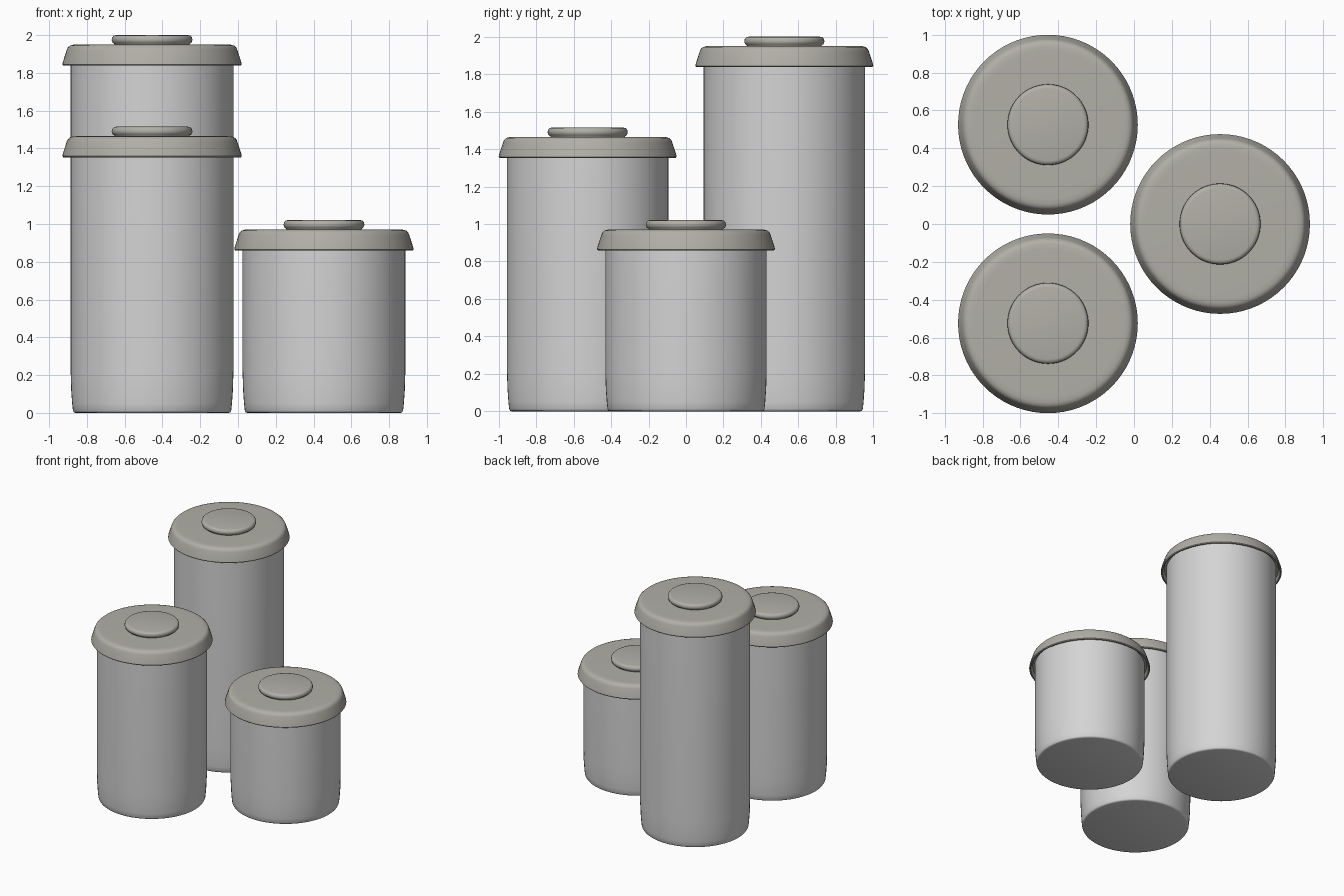
import bpy, bmesh, math

if "Cube" in bpy.data.objects:
    bpy.data.objects.remove(bpy.data.objects["Cube"])

SEG = 72


def material(name, rgb):
    m = bpy.data.materials.new(name)
    m.diffuse_color = (*rgb, 1.0)
    m.use_nodes = True
    m.node_tree.nodes["Principled BSDF"].inputs["Base Color"].default_value = m.diffuse_color
    return m


BODY = material("light grey", (0.66, 0.66, 0.66))
LID = material("warm grey", (0.44, 0.43, 0.385))


def lathe(name, profile, x, y, z, mat):
    """Spin an (r, z) profile around the vertical axis."""
    bm = bmesh.new()
    verts = [bm.verts.new((r, 0, h)) for r, h in profile]
    edges = [bm.edges.new(p) for p in zip(verts, verts[1:])]
    bmesh.ops.spin(bm, geom=verts + edges, cent=(0, 0, 0), axis=(0, 0, 1),
                   angle=math.tau, steps=SEG, use_duplicate=False)
    bmesh.ops.remove_doubles(bm, verts=bm.verts, dist=1e-4)
    bmesh.ops.recalc_face_normals(bm, faces=bm.faces)
    me = bpy.data.meshes.new(name)
    bm.to_mesh(me)
    bm.free()
    me.materials.append(mat)
    ob = bpy.data.objects.new(name, me)
    ob.location = (x, y, z)
    bpy.context.collection.objects.link(ob)
    bpy.ops.object.select_all(action='DESELECT')
    ob.select_set(True)
    bpy.context.view_layer.objects.active = ob
    bpy.ops.object.shade_smooth_by_angle(angle=math.radians(50))
    return ob


# lid: flared skirt, rounded shoulder, flat top, shallow hollow underside
LID_PROFILE = [(0, 0.03), (0.448, 0.03), (0.461, 0.0), (0.47, 0.0),
               (0.475, 0.006), (0.472, 0.02), (0.452, 0.082), (0.446, 0.096),
               (0.435, 0.106), (0.418, 0.111), (0.39, 0.112), (0, 0.112)]

# knob: low disc with a rounded, slightly undercut rim
KNOB_PROFILE = [(0, 0.1), (0.196, 0.1), (0.199, 0.115), (0.209, 0.122),
                (0.214, 0.136), (0.211, 0.15), (0.203, 0.159),
                (0.19, 0.162), (0, 0.162)]

# canisters: size name, centre x, centre y, height of the lid's lower edge
for size, x, y, h in (("tall", -0.455, 0.525, 1.838),
                      ("medium", -0.455, -0.525, 1.353),
                      ("short", 0.455, 0.0, 0.859)):
    body = [(0, 0), (0.405, 0), (0.414, 0.003), (0.419, 0.012),
            (0.423, 0.05), (0.428, 0.12), (0.431, 0.22),
            (0.431, h + 0.05), (0, h + 0.05)]
    lathe(size + "_canister_body", body, x, y, 0, BODY)
    lathe(size + "_canister_lid", LID_PROFILE, x, y, h, LID)
    lathe(size + "_canister_knob", KNOB_PROFILE, x, y, h, LID)
